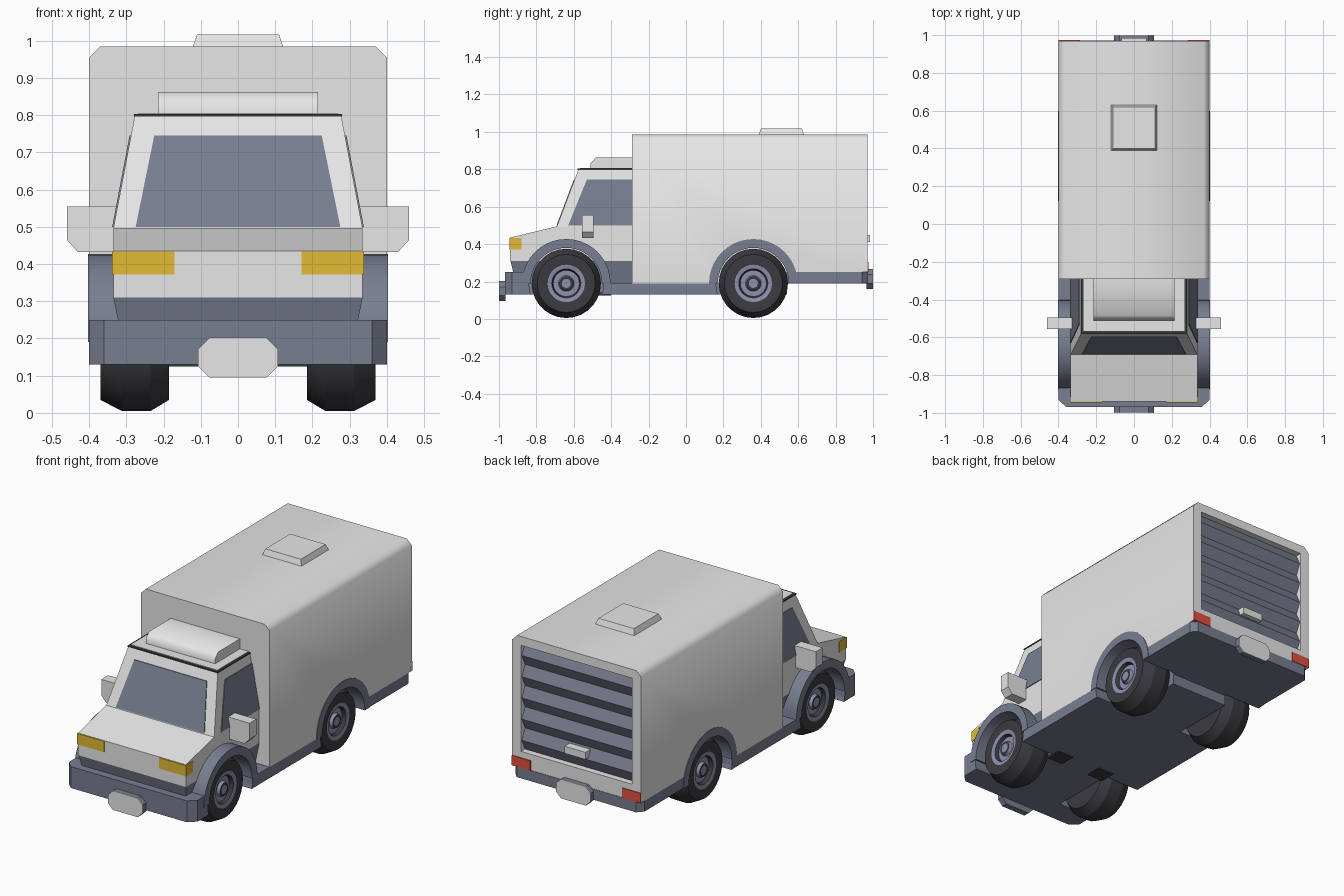
import bpy
import bmesh
import math

if "Cube" in bpy.data.objects:
    bpy.data.objects.remove(bpy.data.objects["Cube"])


def material(name, r, g, b):
    m = bpy.data.materials.new(name)
    m.use_nodes = True
    m.diffuse_color = (r, g, b, 1)
    m.node_tree.nodes["Principled BSDF"].inputs["Base Color"].default_value = (r, g, b, 1)
    return m


white = material("white paint", 0.8, 0.8, 0.8)
steel = material("blue grey", 0.19, 0.21, 0.28)
rubber = material("black rubber", 0.045, 0.043, 0.052)
rim = material("wheel metal", 0.27, 0.285, 0.42)
amber = material("amber lamp", 0.76, 0.5, 0.035)
red = material("red lamp", 0.75, 0.08, 0.05)


def finish(name, bm, *mats):
    bmesh.ops.recalc_face_normals(bm, faces=bm.faces)
    me = bpy.data.meshes.new(name)
    bm.to_mesh(me)
    bm.free()
    for m in mats:
        me.materials.append(m)
    ob = bpy.data.objects.new(name, me)
    bpy.context.collection.objects.link(ob)
    return ob


def bridge(name, ring_a, ring_b, *mats):
    """Closed solid between two matching outlines."""
    bm = bmesh.new()
    a = [bm.verts.new(p) for p in ring_a]
    b = [bm.verts.new(p) for p in ring_b]
    bm.faces.new(a)
    bm.faces.new(b)
    for i in range(len(a)):
        j = (i + 1) % len(a)
        bm.faces.new((a[i], a[j], b[j], b[i]))
    return finish(name, bm, *mats)


def prism(name, axis, outline, lo, hi, *mats):
    place = {"x": lambda u, v, w: (w, u, v),
             "y": lambda u, v, w: (u, w, v),
             "z": lambda u, v, w: (u, v, w)}[axis]
    return bridge(name, [place(u, v, lo) for u, v in outline],
                  [place(u, v, hi) for u, v in outline], *mats)


def rect(x0, x1, y0, y1):
    return [(x0, y0), (x1, y0), (x1, y1), (x0, y1)]


def box(name, x0, x1, y0, y1, z0, z1, *mats):
    return prism(name, "z", rect(x0, x1, y0, y1), z0, z1, *mats)


def frustum(name, z0, r0, z1, r1, mat):
    return bridge(name, [(x, y, z0) for x, y in rect(*r0)],
                  [(x, y, z1) for x, y in rect(*r1)], mat)


def chamfered(x0, x1, y0, y1, c):
    return [(x0 + c, y0), (x1 - c, y0), (x1, y0 + c), (x1, y1 - c),
            (x1 - c, y1), (x0 + c, y1), (x0, y1 - c), (x0, y0 + c)]


def arc(cy, cz, r, start, end, n):
    return [(cy + r * math.cos(start + (end - start) * i / n),
             cz + r * math.sin(start + (end - start) * i / n)) for i in range(n + 1)]


def cut(ob, cutters):
    for c in cutters:
        mod = ob.modifiers.new("cut", "BOOLEAN")
        mod.operation = "DIFFERENCE"
        mod.solver = "EXACT"
        mod.object = c
    bpy.context.view_layer.update()
    result = bpy.data.meshes.new_from_object(
        ob.evaluated_get(bpy.context.evaluated_depsgraph_get()))
    ob.modifiers.clear()
    ob.data = result


def smooth(ob, angle):
    bpy.ops.object.select_all(action="DESELECT")
    ob.select_set(True)
    bpy.context.view_layer.objects.active = ob
    bpy.ops.object.shade_smooth_by_angle(angle=math.radians(angle))


AXLE_Z = 0.19
FRONT, REAR = -0.64, 0.36
SIDES = ((1, "left"), (-1, "right"))

# Wheel well cutters
wells = []
for cy in (FRONT, REAR):
    for s, side in SIDES:
        circle = arc(cy, AXLE_Z, 0.2, 0, math.tau, 32)[:-1]
        wells.append(prism("well_cutter", "x", circle, s * 0.18, s * 0.5))
overhang = box("overhang_cutter", -0.6, 0.6, 0.45, 1.2, 0, 0.25)
doorway = box("doorway_cutter", -0.345, 0.345, 0.93, 1.2, 0.34, 0.935)

# Cargo box
outline = [(-0.4, 0.19), (0.4, 0.19), (0.4, 0.955), (0.37, 0.985), (-0.37, 0.985), (-0.4, 0.955)]
cargo = prism("cargo_box", "y", outline, -0.29, 0.97, white)
cut(cargo, wells[2:] + [overhang, doorway])
smooth(cargo, 50)
frustum("roof_hatch", 0.98, (-0.123, 0.123, 0.388, 0.633), 1.017, (-0.11, 0.11, 0.4, 0.62), white)

# Rolling rear door with ridged slats
top, slat = 0.935, 0.119
ridges = [(0.92, top)]
for i in range(5):
    z = top - i * slat
    ridges += [(0.935, z), (0.963, z - slat / 2)]
ridges += [(0.935, 0.34), (0.92, 0.34)]
prism("roller_door", "x", ridges, -0.345, 0.345, steel)
box("door_handle", -0.065, 0.065, 0.94, 0.985, 0.41, 0.45, white)

# Chassis, bumpers and number plates
chassis = prism("chassis", "z", [(-0.4, 0.54), (-0.4, -0.93), (-0.36, -0.968), (0.36, -0.968),
                                 (0.4, -0.93), (0.4, 0.54)], 0.13, 0.192, steel)
bumper = prism("front_bumper", "z", [(-0.4, -0.8), (-0.4, -0.93), (-0.36, -0.968), (0.36, -0.968),
                                     (0.4, -0.93), (0.4, -0.8)], 0.13, 0.25, steel)
rear_bumper = prism("rear_bumper", "z", [(-0.4, 0.5), (-0.4, 0.94), (-0.37, 0.972), (0.37, 0.972),
                                         (0.4, 0.94), (0.4, 0.5)], 0.19, 0.25, steel)
for part in (chassis, bumper, rear_bumper):
    cut(part, wells)
for name, y, z, d in (("front_plate", -0.965, 0.095, -1), ("rear_plate", 0.965, 0.16, 1)):
    shape = chamfered(-0.107, 0.107, z, z + 0.107, 0.03)
    prism(name + "_mount", "y", shape, y, y + d * 0.031, steel)
    prism(name, "y", shape, y + d * 0.031, y + d * 0.035, white)

# Cab
lower = frustum("cab_skirt", 0.19, (-0.31, 0.31, -0.91, -0.29),
                0.31, (-0.335, 0.335, -0.938, -0.29), steel)
body = prism("cab_body", "x", [(-0.94, 0.31), (-0.94, 0.435), (-0.69, 0.495), (-0.29, 0.495),
                               (-0.29, 0.31)], -0.335, 0.335, white)
for part in (lower, body):
    cut(part, wells[:2])
frustum("cab_upper", 0.495, (-0.335, 0.335, -0.69, -0.29),
        0.8, (-0.277, 0.277, -0.575, -0.29), white)
frustum("roof_gutter", 0.796, (-0.28, 0.28, -0.58, -0.29),
        0.803, (-0.28, 0.28, -0.58, -0.29), rubber)
box("roof_panel", -0.268, 0.268, -0.566, -0.29, 0.798, 0.806, white)
fairing = prism("roof_fairing", "x", [(-0.51, 0.8), (-0.51, 0.832), (-0.483, 0.862), (-0.29, 0.862),
                                      (-0.29, 0.8)], -0.215, 0.215, white)
smooth(fairing, 50)


# Windows lie on the sloped cab faces
def slope_y(z):
    return -0.69 + 0.115 * (z - 0.495) / 0.305


def slope_x(z):
    return 0.335 - 0.058 * (z - 0.495) / 0.305


LOW, HIGH = 0.5, 0.745
screen = [(-0.275, LOW), (0.275, LOW), (0.225, HIGH), (-0.225, HIGH)]
bridge("windscreen", [(x, slope_y(z) - 0.004, z) for x, z in screen],
       [(x, slope_y(z) + 0.004, z) for x, z in screen], steel)
pane = [(-0.63, LOW), (-0.29, LOW), (-0.29, HIGH), (-0.53, HIGH)]
for s, side in SIDES:
    bridge(side + "_window", [(s * (slope_x(z) + 0.004), y, z) for y, z in pane],
           [(s * (slope_x(z) - 0.004), y, z) for y, z in pane], steel)
    # Mirrors, lamps and underside blocks
    prism(side + "_mirror", "y", [(s * 0.32, 0.432), (s * 0.43, 0.432), (s * 0.46, 0.465),
                                  (s * 0.46, 0.555), (s * 0.32, 0.555)], -0.555, -0.495, white)
    box(side + "_headlight", s * 0.17, s * 0.338, -0.944, -0.88, 0.372, 0.433, amber)
    box(side + "_tail_light", s * 0.285, s * 0.4, 0.96, 0.975, 0.25, 0.305, red)
    box(side + "_under_block", s * 0.09, s * 0.19, -0.49, -0.4, 0.124, 0.14, rubber)


# Wheel profile: position across the axle, radius, colour of the strip that follows
PROFILE = [(0.185, 0, 0), (0.185, 0.155, 0), (0.235, 0.185, 0), (0.312, 0.185, 0),
           (0.37, 0.155, 0), (0.37, 0.1, 1), (0.365, 0.078, 0), (0.345, 0.07, 1),
           (0.345, 0.042, 1), (0.362, 0.036, 0), (0.362, 0.024, 1), (0.362, 0, 1)]


def wheel(name, s, cy):
    bm = bmesh.new()
    n = 28
    rings = []
    for x, r, _ in PROFILE:
        count = n if r else 1
        rings.append([bm.verts.new((s * x, cy + r * math.cos(math.tau * k / n),
                                    AXLE_Z + r * math.sin(math.tau * k / n)))
                      for k in range(count)])
    for (a, b), (_, _, colour) in zip(zip(rings, rings[1:]), PROFILE):
        for k in range(n):
            j = (k + 1) % n
            corners = [a[k % len(a)], a[j % len(a)], b[j % len(b)], b[k % len(b)]]
            face = bm.faces.new(list(dict.fromkeys(corners)))
            face.material_index = colour
    smooth(finish(name, bm, rubber, rim), 25)


# Wheels and arches
for cy, end in ((FRONT, "front"), (REAR, "rear")):
    ring = arc(cy, AXLE_Z, 0.237, 0, math.pi, 20) + arc(cy, AXLE_Z, 0.19, math.pi, 0, 20)
    for s, side in SIDES:
        wheel(f"{end}_{side}_wheel", s, cy)
        smooth(prism(f"{end}_{side}_arch", "x", ring, s * 0.18, s * 0.403, steel), 30)

for helper in wells + [overhang, doorway]:
    bpy.data.objects.remove(helper)
